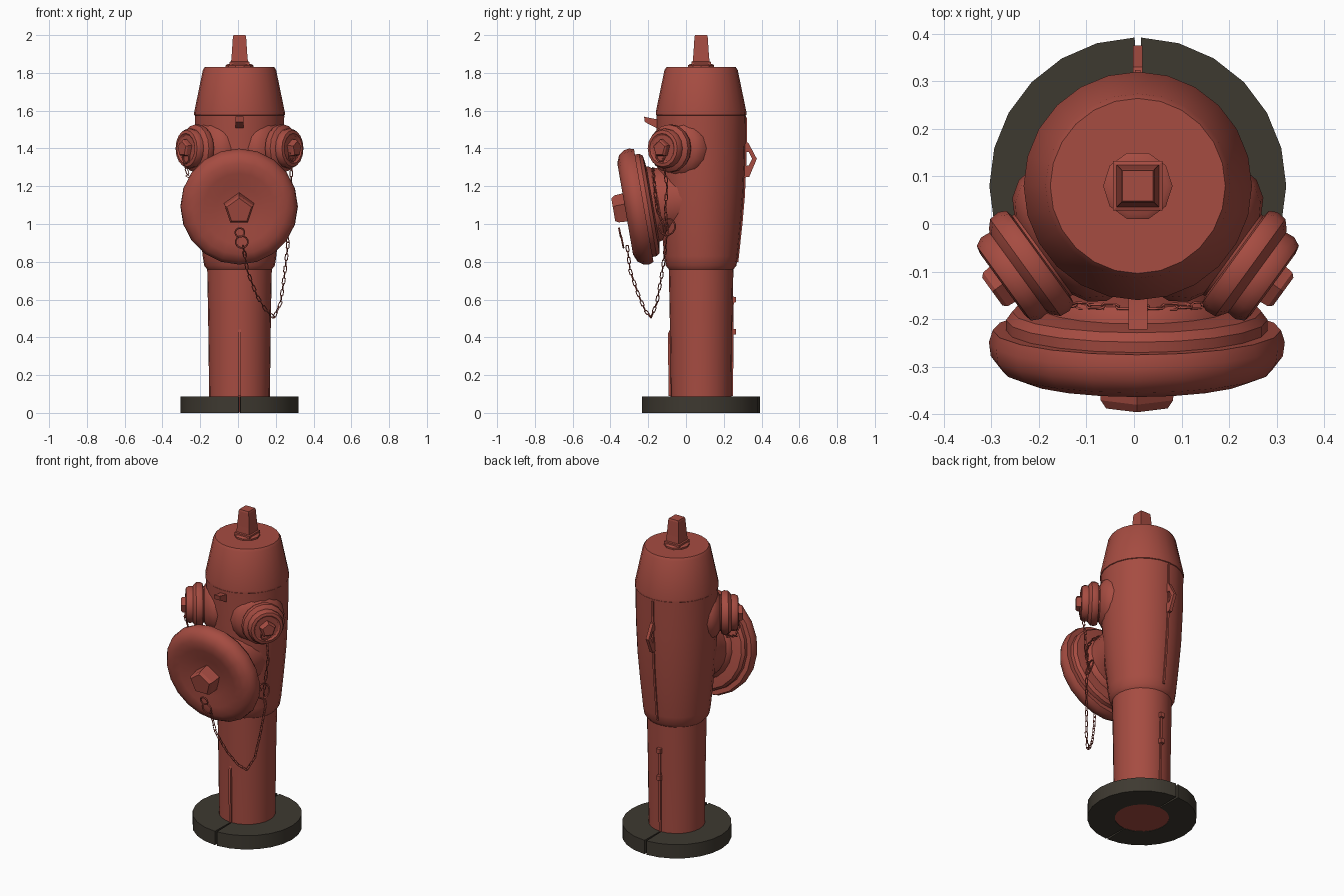
import bpy, bmesh, math
from mathutils import Vector, Matrix

if "Cube" in bpy.data.objects:
    bpy.data.objects.remove(bpy.data.objects["Cube"])

CX, CY = 0.008, 0.08          # axis of the column


def material(name, rgb):
    m = bpy.data.materials.new(name)
    m.diffuse_color = (*rgb, 1)
    m.use_nodes = True
    m.node_tree.nodes["Principled BSDF"].inputs["Base Color"].default_value = m.diffuse_color
    return m


RED = material("faded red paint", (0.38, 0.072, 0.053))
DARK = material("dark grey brown", (0.048, 0.041, 0.030))


def finish(name, bm, mat, smooth=35):
    bmesh.ops.recalc_face_normals(bm, faces=bm.faces)
    me = bpy.data.meshes.new(name)
    bm.to_mesh(me)
    bm.free()
    me.materials.append(mat)
    if smooth:
        me.shade_smooth()
        me.set_sharp_from_angle(angle=math.radians(smooth))
    ob = bpy.data.objects.new(name, me)
    bpy.context.collection.objects.link(ob)
    return ob


def frame(origin, axis):
    """Matrix whose local z points along axis."""
    q = Vector(axis).to_track_quat('Z', 'Y')
    return Matrix.Translation(origin) @ q.to_matrix().to_4x4()


def lathe(name, profile, sides, mat=RED, mw=Matrix(), turn=0.0, smooth=35):
    """Revolve (radius, height) points round local z; both ends are capped."""
    bm = bmesh.new()
    rings = []
    for r, h in profile:
        rings.append([bm.verts.new(mw @ Vector((r * math.cos(a), r * math.sin(a), h)))
                      for a in (turn + 2 * math.pi * i / sides for i in range(sides))])
    for lo, hi in zip(rings, rings[1:]):
        for i in range(sides):
            j = (i + 1) % sides
            bm.faces.new((lo[i], lo[j], hi[j], hi[i]))
    bm.faces.new(rings[0])
    bm.faces.new(rings[-1])
    return finish(name, bm, mat, smooth)


def prism(name, pts, vec, mat=RED):
    """Extrude a flat outline of 3D points along vec."""
    bm = bmesh.new()
    f = bm.faces.new([bm.verts.new(p) for p in pts])
    ext = bmesh.ops.extrude_face_region(bm, geom=[f])["geom"]
    bmesh.ops.translate(bm, vec=vec, verts=[e for e in ext if isinstance(e, bmesh.types.BMVert)])
    return finish(name, bm, mat, 30)


def plate(name, yz, width):
    """Upright fin in the middle plane, outlined in (y, z)."""
    return prism(name, [(CX - width / 2, y, z) for y, z in yz], (width, 0, 0))


# Base: two half washers with a narrow slit between them
for side, label in ((-1, "left"), (1, "right")):
    arc = [math.radians(-88.8 + 177.6 * i / 12) for i in range(13)]
    pts = [(CX + side * 0.312 * math.cos(a), CY + 0.312 * math.sin(a), 0) for a in arc]
    pts += [(CX + side * 0.155 * math.cos(a), CY + 0.155 * math.sin(a), 0) for a in reversed(arc)]
    prism("base_flange_" + label, pts, (0, 0, 0.087), DARK)

# Barrel, bonnet and operating nut
centre = Matrix.Translation((CX, CY, 0))
lathe("barrel", [(0.161, 0.002), (0.161, 0.1), (0.166, 0.5), (0.171, 0.76), (0.187, 0.78),
                 (0.195, 0.83), (0.212, 1.0), (0.225, 1.15), (0.234, 1.35), (0.237, 1.575)],
      24, mw=centre)
lathe("bonnet", [(0.225, 1.57), (0.24, 1.578), (0.24, 1.592), (0.194, 1.815), (0.184, 1.83)],
      24, mw=centre)
lathe("nut_washer", [(0.073, 1.825), (0.073, 1.84), (0.062, 1.847)], 10, mw=centre)
s2 = math.sqrt(2)
lathe("nut_foot", [(0.052 * s2, 1.84), (0.052 * s2, 1.858), (0.042 * s2, 1.862)], 4,
      mw=centre, turn=math.pi / 4, smooth=0)
lathe("operating_nut", [(0.045 * s2, 1.855), (0.041 * s2, 1.9), (0.035 * s2, 1.99), (0.032 * s2, 2.0)], 4,
      mw=centre, turn=math.pi / 4, smooth=0)

# Large front outlet, tilted slightly downward
big = frame((0.006, -0.322, 1.08), (0, -0.985, -0.17))
lathe("large_outlet_cap",
      [(0.03, -0.022), (0.12, -0.018), (0.19, -0.002), (0.245, 0.0), (0.285, -0.016), (0.307, -0.045),
       (0.311, -0.075), (0.303, -0.1), (0.275, -0.1), (0.275, -0.122), (0.262, -0.14), (0.19, -0.15)],
      20, mw=big)
lathe("large_outlet_neck",
      [(0.205, -0.13), (0.2, -0.16), (0.185, -0.18), (0.187, -0.23), (0.2, -0.30), (0.2, -0.36)],
      20, mw=big)
lathe("large_cap_nut", [(0.085, -0.03), (0.08, 0.045), (0.068, 0.063)], 5, mw=big,
      turn=math.radians(90), smooth=0)

# Two small outlets, one to each side of the front
TILT = math.radians(36)
for side, label in ((-1, "left"), (1, "right")):
    m = frame((CX, CY, 1.4), (side * math.cos(TILT), -math.sin(TILT), 0))
    lathe(label + "_outlet_collar", [(0.16, 0.16), (0.157, 0.195), (0.135, 0.228), (0.105, 0.245),
                                     (0.1, 0.28)], 16, mw=m)
    lathe(label + "_outlet_cap",
          [(0.1, 0.25), (0.12, 0.254), (0.128, 0.27), (0.126, 0.292), (0.112, 0.305), (0.104, 0.31),
           (0.106, 0.33), (0.097, 0.348), (0.08, 0.352), (0.07, 0.345)], 16, mw=m)
    lathe(label + "_cap_nut", [(0.05, 0.335), (0.046, 0.37), (0.038, 0.378)], 5, mw=m,
          turn=math.radians(90), smooth=0)

# Front lug, pierced back lug and the casting seams
plate("front_lug", [(-0.13, 1.50), (-0.16, 1.51), (-0.218, 1.54), (-0.222, 1.568), (-0.16, 1.555),
                    (-0.13, 1.555)], 0.04)
plate("back_lug", [(0.30, 1.44), (0.33, 1.43), (0.375, 1.345), (0.335, 1.25), (0.30, 1.25),
                   (0.30, 1.305), (0.333, 1.31), (0.350, 1.345), (0.333, 1.38), (0.30, 1.38)], 0.02)
plate("upper_back_seam", [(0.24, 0.80), (0.277, 0.80), (0.299, 1.0), (0.312, 1.15), (0.321, 1.35),
                          (0.324, 1.565), (0.30, 1.565)], 0.012)
plate("lower_back_seam", [(0.22, 0.09), (0.249, 0.09), (0.253, 0.6), (0.22, 0.6)], 0.014)
plate("lower_front_seam", [(-0.07, 0.09), (-0.092, 0.09), (-0.096, 0.42), (-0.07, 0.47)], 0.014)
for i, z in enumerate((0.43, 0.6)):
    plate("seam_clip_%d" % (i + 1), [(0.22, z - 0.018), (0.265, z - 0.014), (0.265, z + 0.014),
                                     (0.22, z + 0.018)], 0.026)


def add_link(bm, mw, radius, stretch, wire, major=8, minor=4):
    """Torus pulled long in local x."""
    grid = []
    for i in range(major):
        a = 2 * math.pi * (i + 0.5) / major
        dx = math.copysign(stretch, math.cos(a))
        ring = []
        for k in range(minor):
            b = 2 * math.pi * k / minor
            r = radius + wire * math.cos(b)
            ring.append(bm.verts.new(mw @ Vector((r * math.cos(a) + dx, r * math.sin(a),
                                                  wire * math.sin(b)))))
        grid.append(ring)
    for i in range(major):
        n = (i + 1) % major
        for k in range(minor):
            l = (k + 1) % minor
            bm.faces.new((grid[i][k], grid[n][k], grid[n][l], grid[i][l]))


def chain(name, path, pitch=0.032):
    """Links laid at an even pitch along a path, each turned a quarter from the last."""
    bm = bmesh.new()
    pts = [Vector(p) for p in path]
    carry, count = 0.0, 0
    for a, b in zip(pts, pts[1:]):
        d, length = (b - a).normalized(), (b - a).length
        while carry < length:
            rot = d.to_track_quat('X', 'Z').to_matrix().to_4x4()
            roll = Matrix.Rotation(math.radians(30 + 90 * (count % 2)), 4, 'X')
            add_link(bm, Matrix.Translation(a + d * carry) @ rot @ roll, 0.0075, 0.0105, 0.0028)
            carry += pitch
            count += 1
        carry -= length
    finish(name, bm, RED)


def ring(name, loc, axis, radius, wire=0.005, stretch=0.0):
    bm = bmesh.new()
    add_link(bm, frame(loc, axis), radius, stretch, wire, 12, 5)
    finish(name, bm, RED)


# Chains and their rings
chain("large_cap_chain", [(0.03, -0.31, 0.87), (0.05, -0.295, 0.75), (0.10, -0.25, 0.62),
                          (0.15, -0.215, 0.54), (0.19, -0.185, 0.505), (0.225, -0.155, 0.58),
                          (0.245, -0.13, 0.72), (0.265, -0.105, 0.90), (0.25, -0.10, 0.97)])
chain("right_cap_chain", [(0.285, -0.12, 1.33), (0.28, -0.10, 1.2), (0.27, -0.11, 1.08),
                          (0.25, -0.10, 0.98)])
over = [(0.006 + 0.215 * math.cos(a), -0.155 - 0.02 * math.sin(a), 1.09 + 0.205 * math.sin(a))
        for a in (math.radians(t) for t in range(145, -20, -15))]
chain("left_cap_chain", [(-0.28, -0.12, 1.31), (-0.26, -0.12, 1.25)] + over + [(0.24, -0.11, 0.98)])
ring("chain_anchor_ring", (0.245, -0.1, 0.985), (1, -0.3, 0.2), 0.045)
ring("large_cap_hook_upper", (0.01, -0.35, 0.955), (0, -1, -0.2), 0.024)
ring("large_cap_hook_lower", (0.02, -0.337, 0.905), (0, -1, -0.2), 0.032)
ring("right_cap_hook", (0.287, -0.135, 1.36), (0.8, -0.6, 0), 0.028)
ring("left_cap_hook", (-0.275, -0.13, 1.35), (-0.8, -0.6, 0), 0.028)
